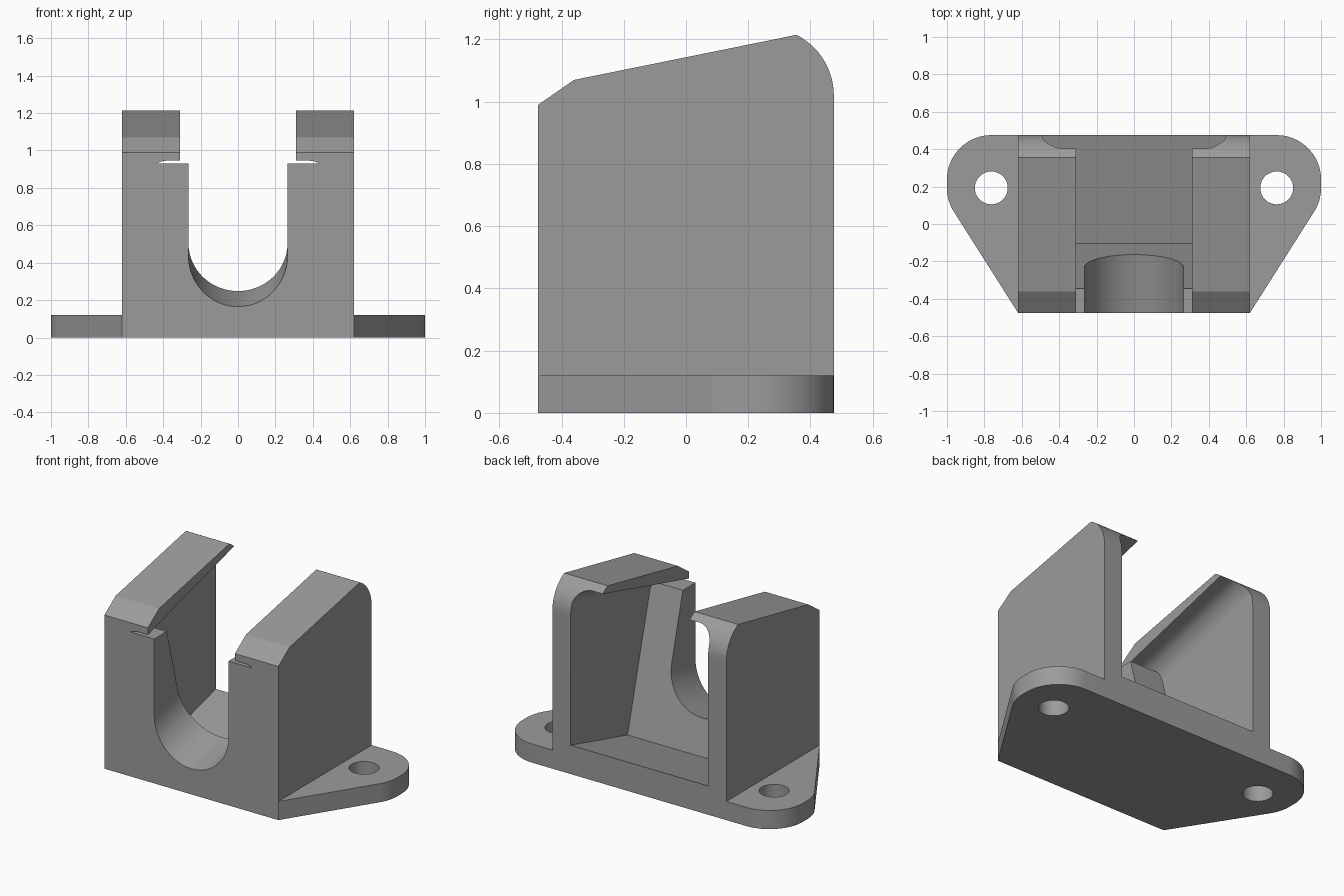
import bpy, bmesh, math
from math import sin, cos, pi, radians
from mathutils import Vector

if "Cube" in bpy.data.objects:
    bpy.data.objects.remove(bpy.data.objects["Cube"])

TILT = radians(15)          # the cradle leans back by this angle
PIVOT = Vector((0, -0.105, 0.03))

grey = bpy.data.materials.new("grey plastic")
grey.diffuse_color = (0.33, 0.33, 0.33, 1)
grey.use_nodes = True
grey.node_tree.nodes["Principled BSDF"].inputs["Base Color"].default_value = grey.diffuse_color


def arc(cx, cy, r, a0, a1, n=16):
    """Points along an arc, angles in degrees."""
    return [(cx + r * cos(radians(a0 + (a1 - a0) * i / n)),
             cy + r * sin(radians(a0 + (a1 - a0) * i / n))) for i in range(n + 1)]


def prism(name, pts, place, a, b):
    """Extrude a 2D outline from depth a to depth b; place maps (u, v, depth) to 3D."""
    bm = bmesh.new()
    lo = [bm.verts.new(place(u, v, a)) for u, v in pts]
    hi = [bm.verts.new(place(u, v, b)) for u, v in pts]
    bm.faces.new(lo)
    bm.faces.new(hi)
    n = len(pts)
    for i in range(n):
        j = (i + 1) % n
        bm.faces.new((lo[i], lo[j], hi[j], hi[i]))
    bmesh.ops.recalc_face_normals(bm, faces=bm.faces)
    me = bpy.data.meshes.new(name)
    bm.to_mesh(me)
    bm.free()
    me.materials.append(grey)
    ob = bpy.data.objects.new(name, me)
    bpy.context.collection.objects.link(ob)
    return ob


def along_x(u, v, d):
    return Vector((d, u, v))


def along_z(u, v, d):
    return Vector((u, v, d))


def tilted(u, v, d):
    return PIVOT + Vector((u, d * cos(TILT) - v * sin(TILT), d * sin(TILT) + v * cos(TILT)))


def apply(ob, mod):
    bpy.context.view_layer.objects.active = ob
    bpy.ops.object.modifier_apply(modifier=mod.name)


def cut(ob, cutter):
    m = ob.modifiers.new("cut", 'BOOLEAN')
    m.operation = 'DIFFERENCE'
    m.solver = 'EXACT'
    m.object = cutter
    apply(ob, m)
    bpy.data.objects.remove(cutter)


def finish(ob):
    bpy.ops.object.select_all(action='DESELECT')
    ob.select_set(True)
    bpy.context.view_layer.objects.active = ob
    bpy.ops.object.shade_smooth_by_angle(angle=radians(15))


# Holder body: side profile with sloped roof and rounded back corner
profile = [(-0.475, 0), (0.475, 0)] + arc(0.257, 1.02, 0.218, 0, 63.3) + \
          [(-0.36, 1.07), (-0.475, 0.99)]
body = prism("holder_body", profile, along_x, -0.62, 0.62)

# Cavity: wide pocket with filleted ceiling under the lips, narrower slot through the top
H, R = 0.98, 0.11
half = [(0.49, 0)] + arc(0.49 - R, H - R, R, 0, 90, 12) + [(0.31, H), (0.31, 1.8)]
section = half + [(-x, w) for x, w in reversed(half)]
cavity = prism("cavity_cutter", section, tilted, -0.9, 1.3)

# Keep the front wall: remove its volume from the cavity cutter
t = math.tan(TILT)
top_z, low_z = 0.93, -0.8
wall = [(-2, low_z), (-2, top_z), (-0.105 - (top_z - 0.03) * t, top_z),
        (-0.105 - (low_z - 0.03) * t, low_z)]
cut(cavity, prism("front_wall_keep", wall, along_x, -0.8, 0.8))
cut(body, cavity)

# U-shaped notch through the front wall
notch = [(0.265, 1.7), (-0.265, 1.7)] + arc(0, 0.491, 0.265, 180, 360, 32)
cut(body, prism("notch_cutter", notch, tilted, -0.9, 0.3))
finish(body)

# Mounting ears: rounded plates with a screw hole, mirrored to both sides
outline = [(0.62, -0.475)] + arc(0.763, 0.193, 0.237, -32.4, 0, 10) + \
          arc(0.763, 0.238, 0.237, 0, 90, 20) + [(0.62, 0.475)]
ears = prism("mounting_ears", outline, along_z, 0, 0.12)
cut(ears, prism("hole_cutter", arc(0.763, 0.193, 0.088, 0, 350, 35), along_z, -0.1, 0.3))
mirror = ears.modifiers.new("mirror", 'MIRROR')
apply(ears, mirror)
finish(ears)
